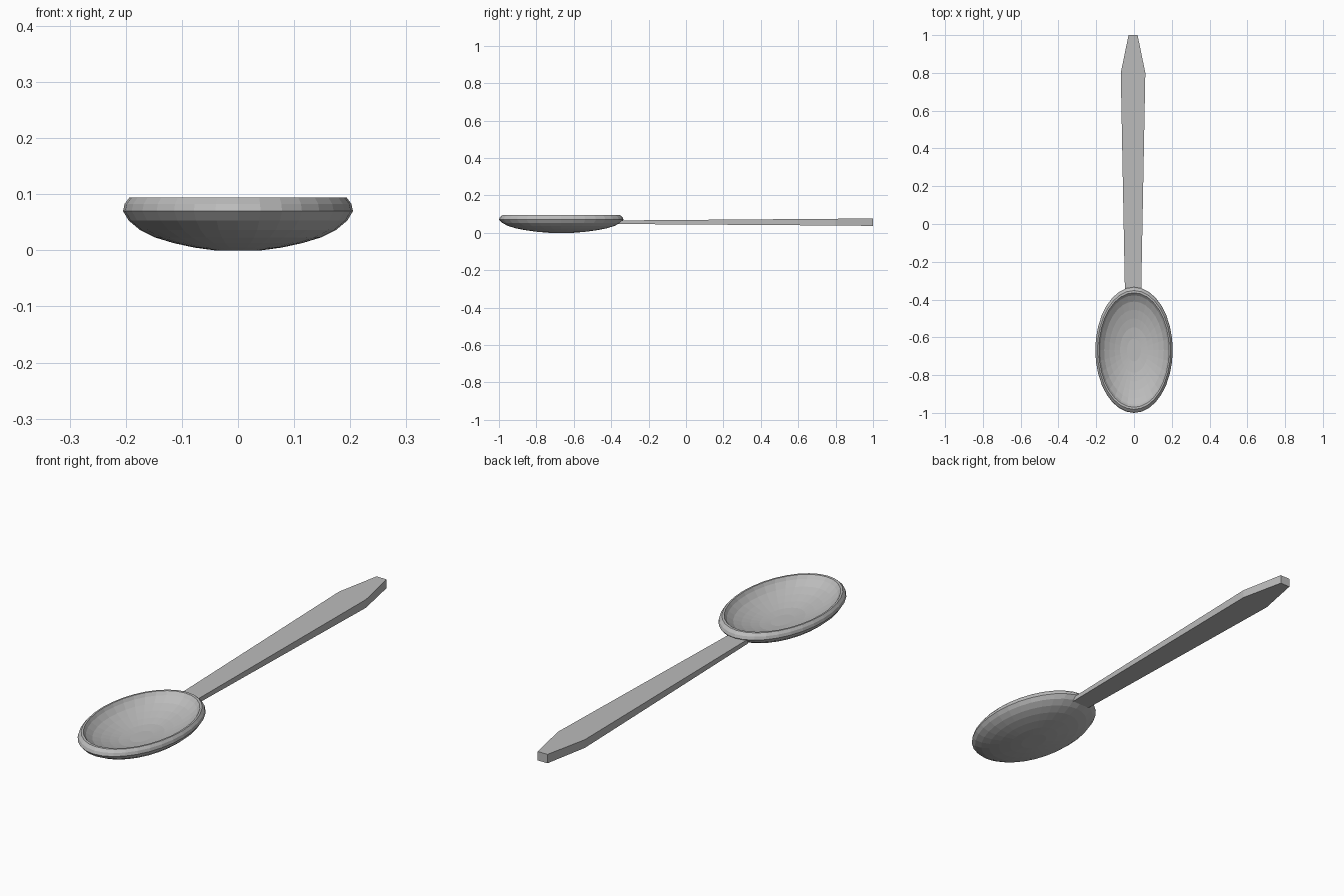
import bpy, bmesh
from math import sin, cos, tau

cube = bpy.data.objects.get("Cube")
if cube:
    bpy.data.objects.remove(cube, do_unlink=True)

metal = bpy.data.materials.new("grey metal")
metal.use_nodes = True
grey = (0.5, 0.5, 0.5, 1)
metal.diffuse_color = grey
metal.node_tree.nodes["Principled BSDF"].inputs["Base Color"].default_value = grey


def finish(name, bm):
    bmesh.ops.recalc_face_normals(bm, faces=bm.faces)
    mesh = bpy.data.meshes.new(name)
    bm.to_mesh(mesh)
    bm.free()
    mesh.materials.append(metal)
    obj = bpy.data.objects.new(name, mesh)
    bpy.context.collection.objects.link(obj)
    return obj


def loft(name, rings):
    """Skin a closed solid through rings of equal point count."""
    bm = bmesh.new()
    loops = [[bm.verts.new(p) for p in ring] for ring in rings]
    for a, b in zip(loops, loops[1:]):
        n = len(a)
        for i in range(n):
            j = (i + 1) % n
            bm.faces.new((a[i], a[j], b[j], b[i]))
    bm.faces.new(loops[0])
    bm.faces.new(loops[-1])
    return finish(name, bm)


# Bowl: oval rings up the outside, over the rim, down the inside
SIDES = 32
HALF_W, HALF_L, BOWL_Y = 0.205, 0.333, -0.667
profile = [(0.2, 0.0), (0.38, 0.005), (0.56, 0.013), (0.72, 0.023),
           (0.85, 0.036), (0.95, 0.053), (1.0, 0.07), (0.985, 0.083),
           (0.945, 0.094), (0.91, 0.094), (0.87, 0.08), (0.77, 0.06),
           (0.64, 0.045), (0.5, 0.033), (0.36, 0.024), (0.18, 0.019)]
loft("bowl", [[(HALF_W * r * cos(tau * i / SIDES),
                BOWL_Y + HALF_L * r * sin(tau * i / SIDES), z)
               for i in range(SIDES)] for r, z in profile])

# Handle: tapered bar, widest near its cut-off tip
stations = [(-0.36, 0.043, 0.047, 0.066), (0.8, 0.065, 0.039, 0.075),
            (1.0, 0.024, 0.037, 0.076)]
MID_X = -0.005
loft("handle", [[(MID_X - w, y, low), (MID_X + w, y, low),
                 (MID_X + w, y, high), (MID_X - w, y, high)]
                for y, w, low, high in stations])
